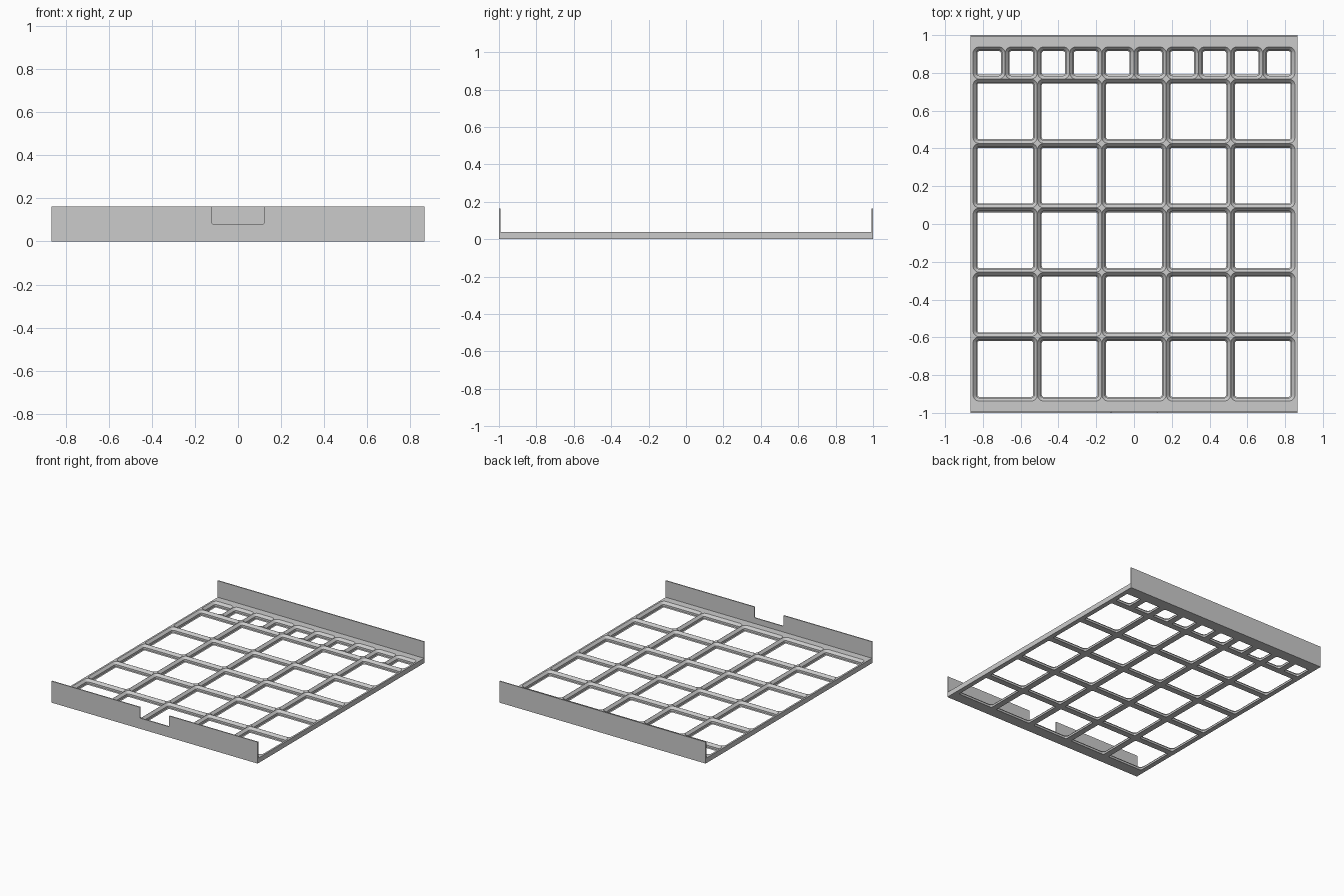
import bpy, bmesh, math

if "Cube" in bpy.data.objects:
    bpy.data.objects.remove(bpy.data.objects["Cube"])

MM = 0.00812                 # model units per grid millimetre
P = 42 * MM                  # cell pitch
H = 4.65 * MM                # grid height
WX, WY = 0.865, 1.0          # half extents
T = 0.008                    # end wall thickness
WALL_H = 0.163
GX, GY = 2.5 * P, 2.75 * P   # half extents of the cell field

grey = bpy.data.materials.new("light grey")
grey.diffuse_color = (0.6, 0.6, 0.6, 1)
grey.use_nodes = True
grey.node_tree.nodes["Principled BSDF"].inputs["Base Color"].default_value = grey.diffuse_color


def finish(bm, name):
    bmesh.ops.remove_doubles(bm, verts=bm.verts, dist=1e-5)
    mesh = bpy.data.meshes.new(name)
    bm.to_mesh(mesh)
    bm.free()
    mesh.materials.append(grey)
    obj = bpy.data.objects.new(name, mesh)
    bpy.context.collection.objects.link(obj)
    bpy.context.view_layer.objects.active = obj
    obj.select_set(True)
    bpy.ops.object.shade_smooth_by_angle(angle=math.radians(30))
    obj.select_set(False)
    return obj


def face(bm, pts):
    return bm.faces.new([p if isinstance(p, bmesh.types.BMVert) else bm.verts.new(p) for p in pts])


SIGNS = [(1, 1), (-1, 1), (-1, -1), (1, -1)]
SEG = 7


def rounded_loop(bm, cx, cy, w, d, inset, z):
    """Counter-clockwise rounded rectangle, SEG + 1 points per corner."""
    r = 4 * MM - inset
    loop = []
    for c, (sx, sy) in enumerate(SIGNS):
        for i in range(SEG + 1):
            a = math.pi / 2 * (c + i / SEG)
            loop.append(bm.verts.new((cx + sx * (w / 2 - inset - r) + r * math.cos(a),
                                      cy + sy * (d / 2 - inset - r) + r * math.sin(a), z)))
    return loop


def cap(bm, loop, cx, cy, w, d, z, up):
    """Flat land between a square tile outline and its rounded opening."""
    corners = [bm.verts.new((cx + sx * w / 2, cy + sy * d / 2, z)) for sx, sy in SIGNS]
    n = SEG + 1
    for c in range(4):
        polys = [(corners[c], loop[c * n + i + 1], loop[c * n + i]) for i in range(SEG)]
        polys.append((corners[c], corners[(c + 1) % 4], loop[(c + 1) % 4 * n], loop[c * n + SEG]))
        for p in polys:
            bm.faces.new(p)


def cell(bm, cx, cy, w, d):
    """Open pocket: top chamfer, straight middle, bottom chamfer."""
    profile = [(0.1, 4.65), (2.15, 2.5), (2.15, 0.7), (2.85, 0)]
    loops = [rounded_loop(bm, cx, cy, w, d, i * MM, z * MM) for i, z in profile]
    n = len(loops[0])
    for a, b in zip(loops, loops[1:]):
        for i in range(n):
            j = (i + 1) % n
            bm.faces.new((a[i], a[j], b[j], b[i]))
    cap(bm, loops[0], cx, cy, w, d, H, True)
    cap(bm, loops[-1], cx, cy, w, d, 0, False)


# Grid plate: five rows of full cells and one row of half cells at the back
bm = bmesh.new()
for col in range(5):
    for row in range(5):
        cell(bm, -GX + (col + 0.5) * P, -GY + (row + 0.5) * P, P, P)
for col in range(10):
    cell(bm, -GX + (col + 0.5) * P / 2, GY - P / 4, P / 2, P / 2)

# Flat margin around the cells, top and bottom, with its outer sides
YI = WY - T
for z in (0, H):
    for x0, x1, y0, y1 in ((-WX, WX, -YI, -GY), (-WX, WX, GY, YI),
                           (-WX, -GX, -GY, GY), (GX, WX, -GY, GY)):
        face(bm, [(x0, y0, z), (x1, y0, z), (x1, y1, z), (x0, y1, z)])
for s in (-1, 1):
    face(bm, [(s * WX, -YI, 0), (s * WX, YI, 0), (s * WX, YI, H), (s * WX, -YI, H)])
bmesh.ops.remove_doubles(bm, verts=bm.verts, dist=1e-5)
bmesh.ops.recalc_face_normals(bm, faces=bm.faces)
# Lands always face straight up or down
for f in bm.faces:
    f.normal_update()
    if abs(f.normal.z) > 0.99 and (f.normal.z > 0) != (f.calc_center_median().z > H / 2):
        f.normal_flip()
finish(bm, "grid_plate")


def wall(name, y, outline):
    """End wall: outline in x and z, extruded through its thickness."""
    bm = bmesh.new()
    f = face(bm, [(x, y, z) for x, z in outline])
    ext = bmesh.ops.extrude_face_region(bm, geom=[f])
    bmesh.ops.translate(bm, vec=(0, T, 0),
                        verts=[v for v in ext["geom"] if isinstance(v, bmesh.types.BMVert)])
    bmesh.ops.recalc_face_normals(bm, faces=bm.faces)
    finish(bm, name)


# Back wall is plain
base = [(-WX, 0), (WX, 0), (WX, WALL_H), (-WX, WALL_H)]
wall("back_wall", WY - T, base)

# Front wall has a centred notch with slightly rounded lower corners
NX, NZ, R = 0.122, 0.081, 0.008
arc = [(NX - R + R * math.cos(a), NZ + R - R * math.sin(a))
       for a in (math.pi / 2 * i / 4 for i in range(5))]
notch = [(NX, WALL_H)] + arc + [(-x, z) for x, z in reversed(arc)] + [(-NX, WALL_H)]
wall("front_wall", -WY, base[:3] + notch + base[3:])
